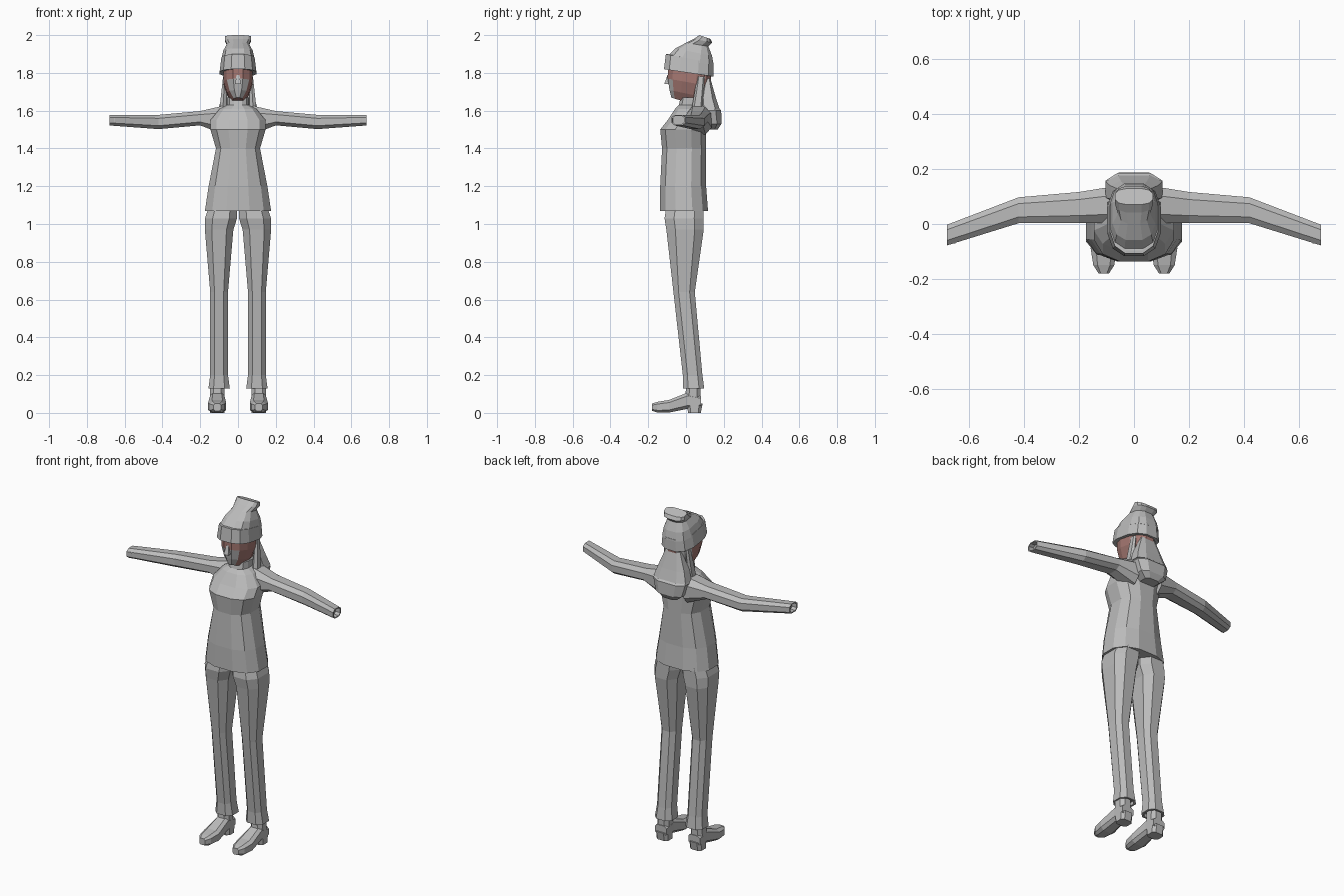
import bpy
import bmesh
import math
from mathutils import Vector

cube = bpy.data.objects.get("Cube")
if cube:
    bpy.data.objects.remove(cube, do_unlink=True)


def material(name, red, green, blue):
    mat = bpy.data.materials.new(name)
    mat.use_nodes = True
    colour = (red, green, blue, 1)
    mat.diffuse_color = colour
    mat.node_tree.nodes["Principled BSDF"].inputs["Base Color"].default_value = colour
    return mat


GREY = material("light grey", .5, .5, .5)
RED = material("dusty red", .38, .19, .17)


def level(z, half, front, back, x=0, drop=0):
    """Flat ring at height z at the front; its back edge hangs lower by drop."""
    centre = Vector((x, (front + back) / 2, z - drop / 2))
    return centre, Vector((half, 0, 0)), Vector((0, (back - front) / 2, -drop / 2))


def sleeve_ring(x, y, z, deep, tall):
    return Vector((x, y, z)), Vector((0, deep, 0)), Vector((0, 0, tall))


def shoe_ring(y, half, low, high):
    centre = Vector((SHOE_X, y, (low + high) / 2))
    return centre, Vector((half, 0, 0)), Vector((0, 0, (high - low) / 2))


def hollow(rings, inward):
    """Finish an open end with a narrower lip and a recessed floor."""
    centre, u, v = rings[-1]
    lip = (centre, u * .8, v * .8)
    floor = (centre + Vector(inward), u * .8, v * .8)
    return rings + [lip, floor]


def loft(name, rings, sides=8, square=.75, mirror=False, rule=None):
    """Skin the rings, cap both ends and colour the faces by the rule."""
    bm = bmesh.new()
    loops = []
    for centre, u, v in rings:
        loop = []
        for i in range(sides):
            angle = math.tau * (i + .5) / sides
            a, b = math.cos(angle), math.sin(angle)
            a = math.copysign(abs(a) ** square, a)
            b = math.copysign(abs(b) ** square, b)
            loop.append(bm.verts.new(centre + u * a + v * b))
        loops.append(loop)
    for lower, upper in zip(loops, loops[1:]):
        for i in range(sides):
            j = (i + 1) % sides
            bm.faces.new((lower[i], lower[j], upper[j], upper[i]))
    bm.faces.new(loops[0])
    bm.faces.new(loops[-1])
    bmesh.ops.recalc_face_normals(bm, faces=bm.faces)
    bm.normal_update()
    if rule:
        for face in bm.faces:
            face.material_index = rule(face.calc_center_median(), face.normal)
    mesh = bpy.data.meshes.new(name)
    bm.to_mesh(mesh)
    bm.free()
    mesh.materials.append(GREY)
    if rule:
        mesh.materials.append(RED)
    obj = bpy.data.objects.new(name, mesh)
    bpy.context.collection.objects.link(obj)
    if mirror:
        obj.modifiers.new("Mirror", "MIRROR").use_mirror_merge = False


# Sweater body and collar
loft("sweater", [
    level(z=1.07, half=.18, front=-.14, back=.12),
    level(z=1.2, half=.16, front=-.14, back=.11),
    level(z=1.4, half=.12, front=-.13, back=.11),
    level(z=1.5, half=.15, front=-.14, back=.11),
    level(z=1.55, half=.15, front=-.1, back=.13),
    level(z=1.61, half=.1, front=-.06, back=.12),
    level(z=1.63, half=.06, front=-.04, back=.11),
    level(z=1.67, half=.06, front=-.03, back=.1)], sides=12, square=.8)

# Sleeves with a recessed opening
loft("sleeve", hollow([
    sleeve_ring(x=.08, y=.07, z=1.55, deep=.07, tall=.08),
    sleeve_ring(x=.2, y=.06, z=1.56, deep=.06, tall=.04),
    sleeve_ring(x=.42, y=.05, z=1.54, deep=.05, tall=.04),
    sleeve_ring(x=.68, y=-.04, z=1.55, deep=.04, tall=.03)],
    inward=(-.03, 0, 0)), mirror=True)

# Hood resting on the back
loft("hood", [
    level(z=1.5, half=.05, front=.09, back=.17),
    level(z=1.53, half=.09, front=.08, back=.19),
    level(z=1.6, half=.11, front=.05, back=.19),
    level(z=1.62, half=.1, front=.05, back=.17)], square=.65)

# Trouser legs with a flared, open hem
loft("trouser_leg", hollow([
    level(z=1.09, x=.08, half=.08, front=-.11, back=.1),
    level(z=1.03, x=.09, half=.09, front=-.12, back=.1),
    level(z=.97, x=.1, half=.08, front=-.11, back=.1),
    level(z=.64, x=.1, half=.05, front=-.07, back=.05),
    level(z=.2, x=.1, half=.05, front=-.02, back=.09),
    level(z=.13, x=.1, half=.06, front=-.02, back=.1)],
    inward=(0, 0, .02)), mirror=True)

# Shoes: ankle, foot and heel
SHOE_X = .11
loft("shoe_ankle", [
    level(z=.04, x=SHOE_X, half=.04, front=-.01, back=.08),
    level(z=.16, x=SHOE_X, half=.04, front=0, back=.08)], mirror=True)
loft("shoe_foot", [
    shoe_ring(y=.08, half=.04, low=.03, high=.09),
    shoe_ring(y=.01, half=.04, low=.02, high=.11),
    shoe_ring(y=-.09, half=.05, low=0, high=.07),
    shoe_ring(y=-.15, half=.04, low=0, high=.06),
    shoe_ring(y=-.18, half=.02, low=.01, high=.05)], square=.6, mirror=True)
loft("shoe_heel", [
    level(z=0, x=SHOE_X, half=.04, front=.01, back=.08),
    level(z=.05, x=SHOE_X, half=.04, front=0, back=.09)], square=.6, mirror=True)


# Head: pale on the front of the face and where the hair is swept aside
def head_colour(centre, normal):
    face = normal.y < -.4 and abs(centre.x) < .06 and centre.z < 1.78
    swept = centre.x < -.01 and centre.y > .03
    return 0 if face or swept else 1


loft("head", [
    level(z=1.67, half=.03, front=-.08, back=.08, drop=.05),
    level(z=1.71, half=.06, front=-.09, back=.1, drop=.04),
    level(z=1.77, half=.08, front=-.1, back=.13, drop=.04),
    level(z=1.84, half=.08, front=-.1, back=.14, drop=.04)],
    sides=12, square=.85, rule=head_colour)
loft("nose", [
    level(z=1.74, half=.02, front=-.12, back=-.08),
    level(z=1.79, half=.01, front=-.1, back=-.08)], sides=4)

# Hair falling behind the neck and beside it
loft("back_hair", [
    level(z=1.61, half=.11, front=.07, back=.18),
    level(z=1.67, half=.09, front=.07, back=.16),
    level(z=1.77, half=.05, front=.1, back=.13)], square=.65)
loft("side_lock", [
    level(z=1.61, x=.08, half=.02, front=.03, back=.09),
    level(z=1.78, x=.07, half=.01, front=.06, back=.1)], sides=6, mirror=True)

# Knitted hat: folded brim and slouching crown
loft("hat_brim", [
    level(z=1.82, half=.08, front=-.1, back=.14, drop=.04),
    level(z=1.82, half=.1, front=-.12, back=.15, drop=.04),
    level(z=1.9, half=.09, front=-.11, back=.15, drop=.05),
    level(z=1.9, half=.08, front=-.1, back=.14, drop=.05)], sides=12)
loft("hat_crown", [
    level(z=1.89, half=.09, front=-.1, back=.15, drop=.05),
    level(z=1.93, half=.08, front=-.06, back=.14, drop=.04),
    level(z=1.96, half=.06, front=0, back=.12, drop=.02),
    level(z=1.98, half=.07, front=.04, back=.14, drop=.02),
    level(z=2, half=.07, front=.07, back=.13, drop=.02)], sides=12, square=.7)
